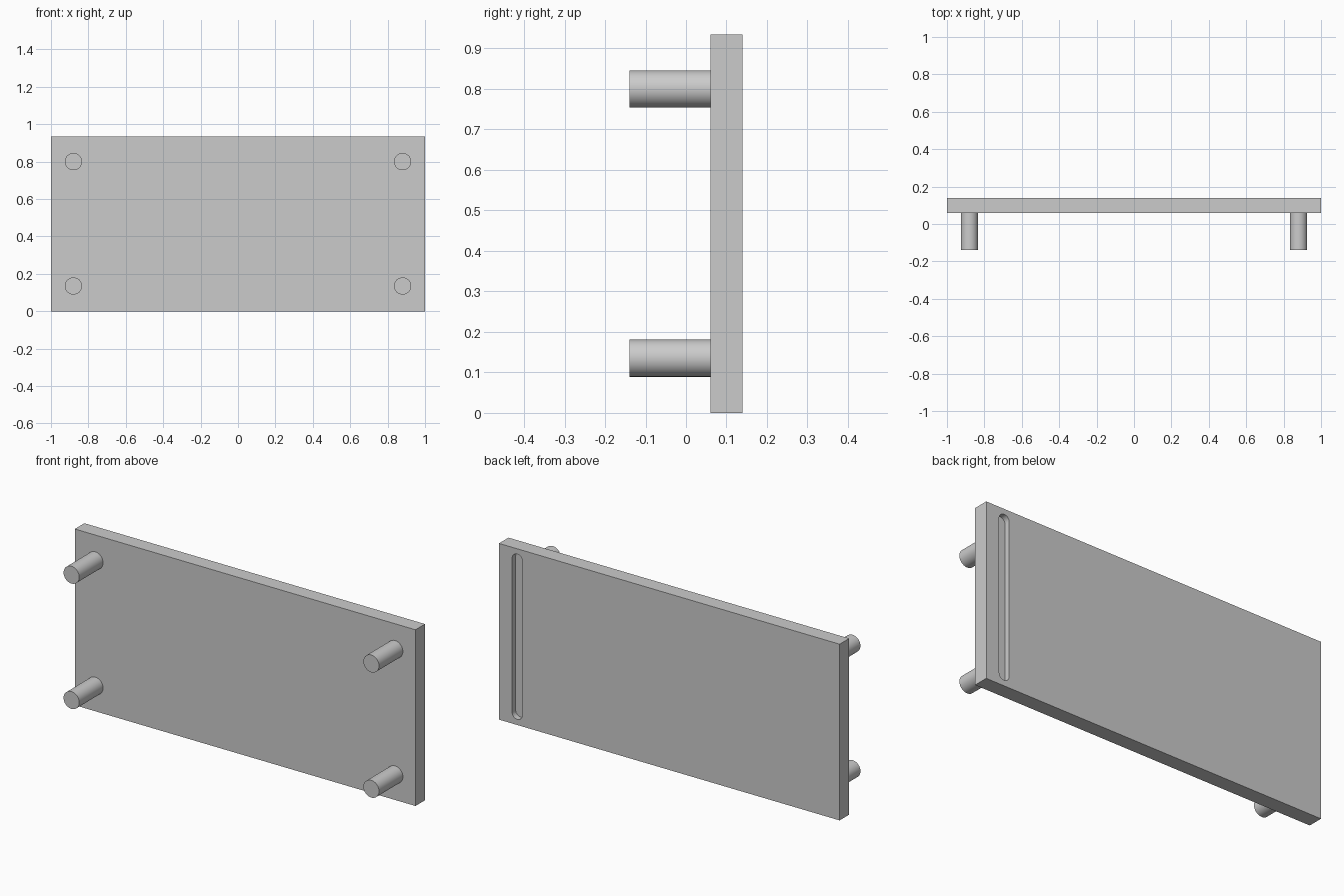
import bpy, bmesh, math
from mathutils import Matrix

if "Cube" in bpy.data.objects:
    bpy.data.objects.remove(bpy.data.objects["Cube"])

W, H = 2.0, 0.935
Y_FRONT, Y_BACK = 0.06, 0.14


def finish(bm, name, smooth=True):
    bmesh.ops.recalc_face_normals(bm, faces=bm.faces)
    me = bpy.data.meshes.new(name)
    bm.to_mesh(me)
    bm.free()
    ob = bpy.data.objects.new(name, me)
    bpy.context.collection.objects.link(ob)
    if smooth:
        bpy.ops.object.select_all(action='DESELECT')
        ob.select_set(True)
        bpy.context.view_layer.objects.active = ob
        bpy.ops.object.shade_smooth_by_angle(angle=math.radians(35))
    return ob


def slot_outline(x, z0, z1, r, n=12):
    """Vertical stadium outline in the x-z plane."""
    pts = []
    for zc, start in ((z1 - r, 0), (z0 + r, math.pi)):
        for i in range(n + 1):
            a = start + math.pi * i / n
            pts.append((x + r * math.cos(a), zc + r * math.sin(a)))
    return pts


# Upright panel with a blind rounded slot near one end of its back
bm = bmesh.new()
place = (Matrix.Translation((0, (Y_FRONT + Y_BACK) / 2, H / 2))
         @ Matrix.Diagonal((W, Y_BACK - Y_FRONT, H, 1)))
bmesh.ops.create_cube(bm, size=1, matrix=place)
panel = finish(bm, "panel", smooth=False)

# Slot cutter
bm = bmesh.new()
depth = 0.03
outline = slot_outline(0.893, 0.03, 0.907, 0.03)
face = bm.faces.new([bm.verts.new((x, Y_BACK - depth, z)) for x, z in outline])
ext = bmesh.ops.extrude_face_region(bm, geom=[face])
top = [g for g in ext["geom"] if isinstance(g, bmesh.types.BMVert)]
bmesh.ops.translate(bm, verts=top, vec=(0, depth + 0.05, 0))
cutter = finish(bm, "slot_cutter")
cutter.hide_render = True

cut = panel.modifiers.new("slot", 'BOOLEAN')
cut.operation = 'DIFFERENCE'
cut.solver = 'EXACT'
cut.object = cutter
bpy.ops.object.select_all(action='DESELECT')
panel.select_set(True)
bpy.context.view_layer.objects.active = panel
bpy.ops.object.modifier_apply(modifier=cut.name)
bpy.data.objects.remove(cutter)
bpy.ops.object.shade_smooth_by_angle(angle=math.radians(35))

# Four round pegs on the front
for side, x in (("left", -0.88), ("right", 0.88)):
    for level, z in (("lower", 0.135), ("upper", 0.80)):
        bm = bmesh.new()
        m = (Matrix.Translation((x, -0.04, z))
             @ Matrix.Rotation(math.pi / 2, 4, 'X'))
        bmesh.ops.create_cone(bm, cap_ends=True, segments=32, radius1=0.046,
                              radius2=0.046, depth=0.20, matrix=m)
        finish(bm, f"peg_{level}_{side}")
